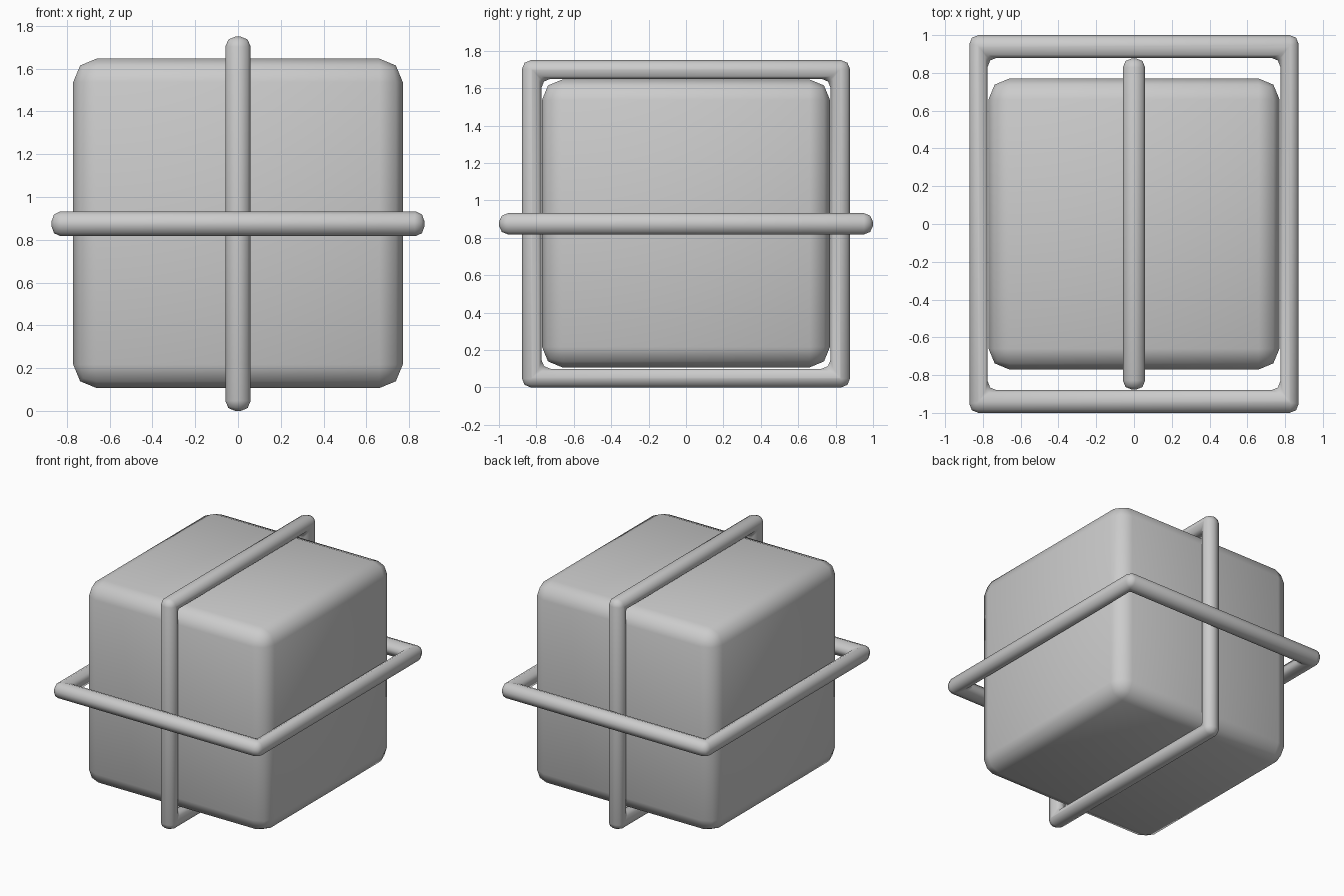
import bpy
import bmesh
from math import radians
from mathutils import Matrix, Vector

if "Cube" in bpy.data.objects:
    bpy.data.objects.remove(bpy.data.objects["Cube"])

CZ = 0.875  # height of the model's centre


def finish(name, bm, bevel):
    bmesh.ops.recalc_face_normals(bm, faces=bm.faces[:])
    mesh = bpy.data.meshes.new(name)
    bm.to_mesh(mesh)
    bm.free()
    for p in mesh.polygons:
        p.use_smooth = True
    ob = bpy.data.objects.new(name, mesh)
    bpy.context.collection.objects.link(ob)
    m = ob.modifiers.new("round_edges", 'BEVEL')
    m.width = bevel
    m.segments = 2
    m.limit_method = 'ANGLE'
    m.angle_limit = radians(40)
    return ob


def frame(name, outer, inner, half_depth, to_world):
    """Rectangular ring lying in the local xy plane, extruded along z."""
    bm = bmesh.new()
    corners = [(-1, -1), (1, -1), (1, 1), (-1, 1)]

    def loop(size, z):
        return [bm.verts.new(to_world @ Vector((sx * size[0], sy * size[1], z)))
                for sx, sy in corners]

    # Section corners in order: outer low, outer high, inner high, inner low
    loops = [loop(outer, -half_depth), loop(outer, half_depth),
             loop(inner, half_depth), loop(inner, -half_depth)]
    for k in range(4):
        a, b = loops[k], loops[(k + 1) % 4]
        for i in range(4):
            j = (i + 1) % 4
            bm.faces.new((a[i], a[j], b[j], b[i]))
    return finish(name, bm, 0.048)


# Rounded box
bm = bmesh.new()
bmesh.ops.create_cube(bm, size=1.54, matrix=Matrix.Translation((0, 0, CZ + 0.002)))
finish("box_body", bm, 0.11)

# Horizontal band around the middle
lift = Matrix.Translation((0, 0, CZ))
frame("horizontal_band", (0.872, 1.0), (0.775, 0.88), 0.058, lift)

# Vertical band running front to back over the top and underneath
upright = lift @ Matrix.Rotation(radians(90), 4, 'Y')
frame("vertical_band", (0.875, 0.877), (0.775, 0.773), 0.059, upright)
